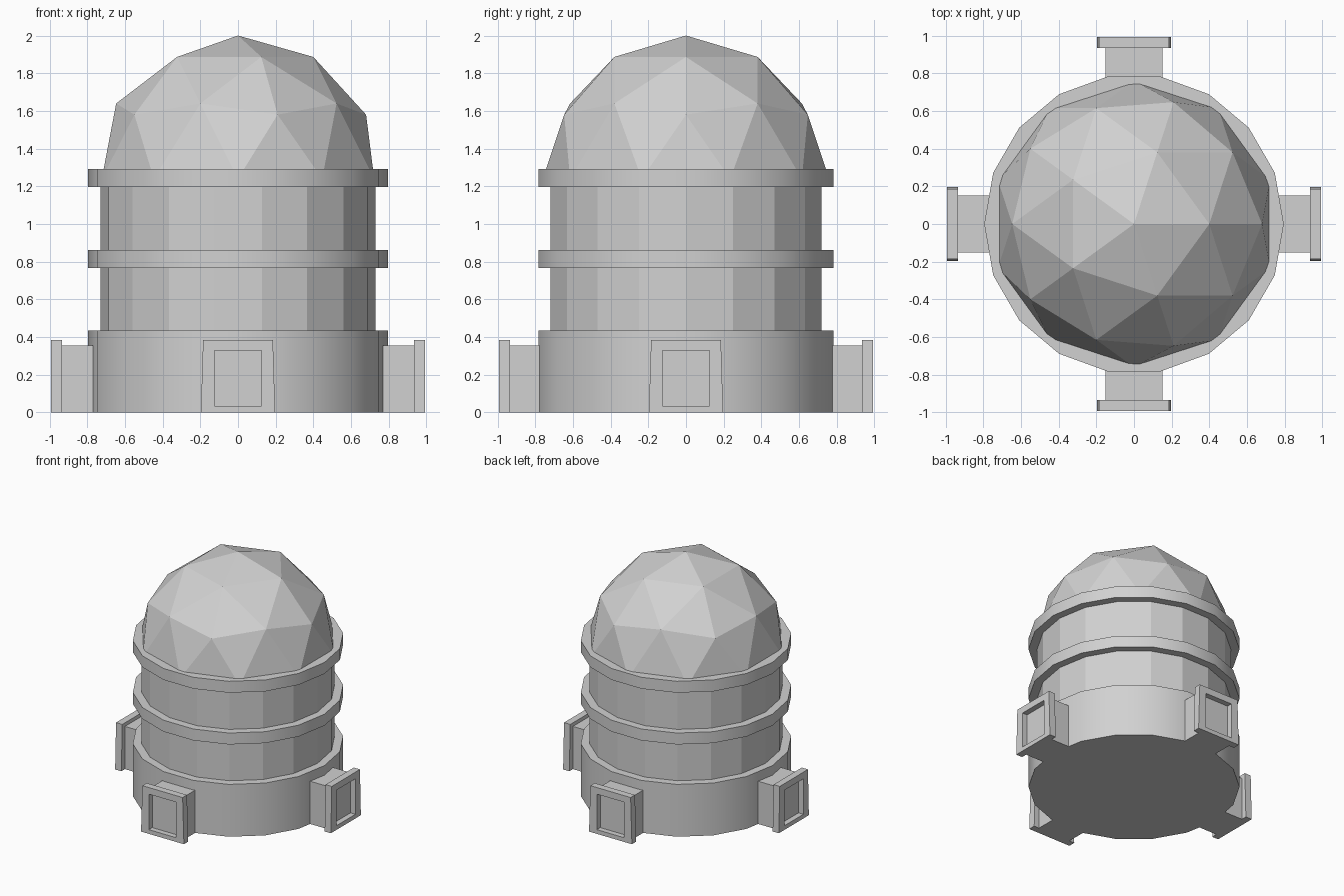
import bpy, bmesh, math
from mathutils import Matrix, Vector

cube = bpy.data.objects.get("Cube")
if cube:
    bpy.data.objects.remove(cube, do_unlink=True)

grey = bpy.data.materials.new("plain_grey")
grey.use_nodes = True
GREY = (0.64, 0.64, 0.64, 1)
grey.diffuse_color = GREY
grey.node_tree.nodes["Principled BSDF"].inputs["Base Color"].default_value = GREY

SIDES = 18
RIM = 0.795
WALL = 0.73


def finish(name, bm, smooth=False):
    bmesh.ops.recalc_face_normals(bm, faces=bm.faces)
    mesh = bpy.data.meshes.new(name)
    bm.to_mesh(mesh)
    bm.free()
    mesh.materials.append(grey)
    if smooth:
        mesh.shade_smooth()
        mesh.set_sharp_from_angle(angle=math.radians(30))
    obj = bpy.data.objects.new(name, mesh)
    bpy.context.collection.objects.link(obj)
    return obj


def drum(name, radius, bottom, top, smooth):
    bm = bmesh.new()
    bmesh.ops.create_cone(bm, cap_ends=True, segments=SIDES, radius1=radius,
                          radius2=radius, depth=top - bottom)
    # turn so that a corner lies on the x axis
    first = max(bm.verts, key=lambda v: v.co.x)
    turn = Matrix.Rotation(-math.atan2(first.co.y, first.co.x), 4, "Z")
    lift = Matrix.Translation((0, 0, (bottom + top) / 2))
    bmesh.ops.transform(bm, matrix=lift @ turn, verts=bm.verts)
    return finish(name, bm, smooth)


def box(low, high):
    bm = bmesh.new()
    low, high = Vector(low), Vector(high)
    place = Matrix.Translation((low + high) / 2) @ Matrix.Diagonal((*(high - low), 1))
    bmesh.ops.create_cube(bm, size=1, matrix=place)
    return bm


# Round body with three bands
drum("base", RIM, 0, 0.435, True)
drum("wall", WALL, 0.4, 1.25, False)
drum("middle_ring", RIM, 0.767, 0.862, True)
drum("top_ring", RIM, 1.197, 1.292, True)

# Faceted dome, upper half of a geodesic ball
bm = bmesh.new()
bmesh.ops.create_icosphere(bm, subdivisions=2, radius=0.76)
bmesh.ops.delete(bm, geom=[v for v in bm.verts if v.co.z < -0.01], context="VERTS")
bmesh.ops.translate(bm, vec=(0, 0, 1.24), verts=bm.verts)
finish("dome", bm)


def flange():
    # Tapered collar with a recessed window in its outer face
    bm = box((-0.197, -0.992, 0), (0.197, -0.935, 0.385))
    for v in bm.verts:
        if v.co.z > 0.2:
            v.co.x *= 0.94
    bm.normal_update()
    face = min(bm.faces, key=lambda f: f.calc_center_median().y)
    bmesh.ops.inset_individual(bm, faces=[face], thickness=0.04)
    for v in face.verts:
        v.co.x = math.copysign(0.125, v.co.x)
        v.co.z = 0.33 if v.co.z > 0.2 else 0.035
    pushed = bmesh.ops.extrude_discrete_faces(bm, faces=[face])["faces"]
    bmesh.ops.translate(bm, vec=(0, 0.045, 0), verts=pushed[0].verts)
    return bm


# Four ports around the base
for i, side in enumerate(("front", "left", "back", "right")):
    arm = box((-0.15, -0.94, 0), (0.15, -0.7, 0.355))
    for part, mesh in (("arm", arm), ("flange", flange())):
        obj = finish(f"{side}_port_{part}", mesh)
        obj.rotation_euler.z = i * math.pi / 2
